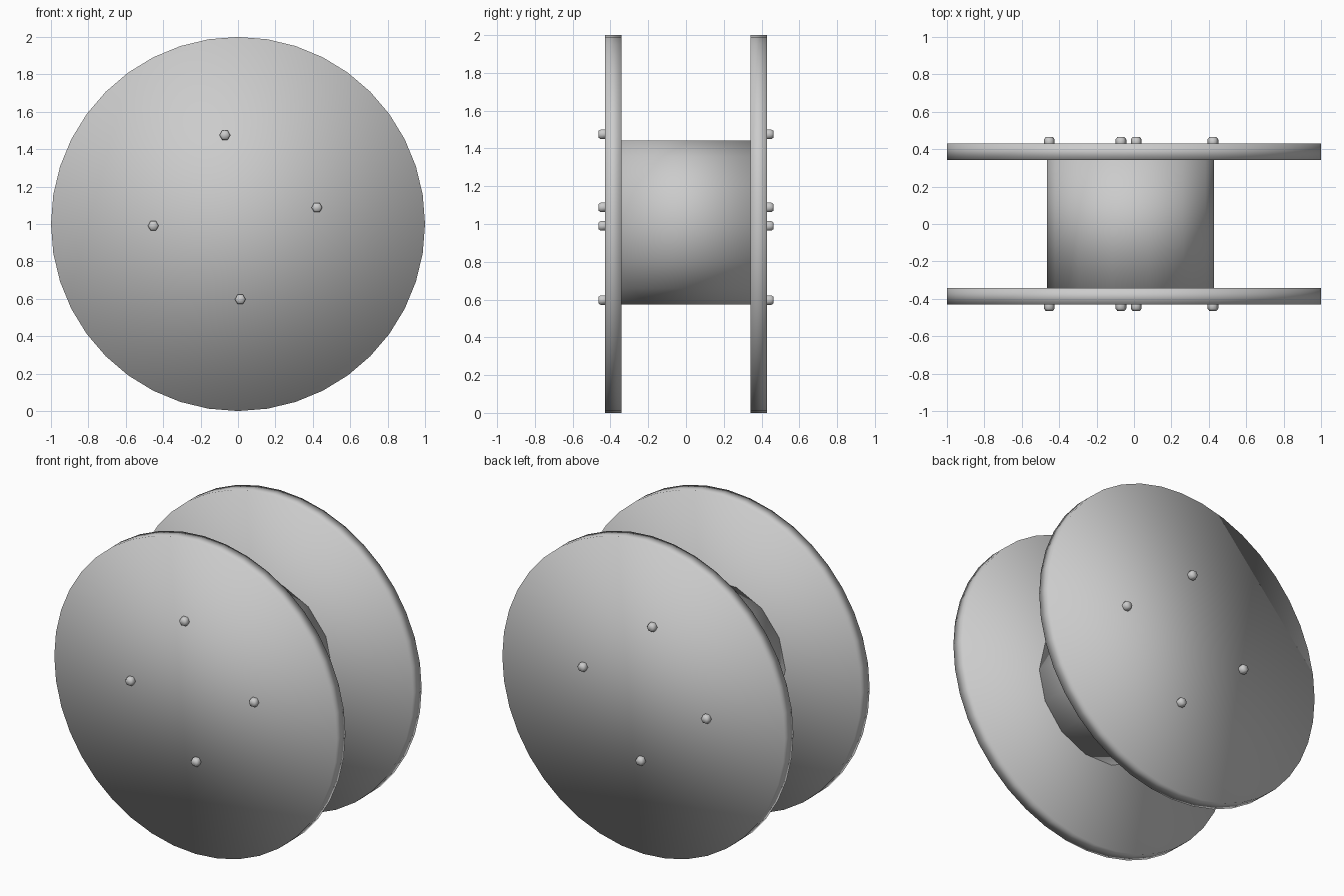
import bpy, bmesh
from math import cos, sin, tau

if "Cube" in bpy.data.objects:
    bpy.data.objects.remove(bpy.data.objects["Cube"])


def lathe(name, rings, sides, cx, cz):
    """Closed solid around a y-parallel axis; rings are (y, radius) from low y to high y."""
    bm = bmesh.new()
    loops = []
    for y, r in rings:
        loops.append([bm.verts.new((cx + r * cos(tau * i / sides), y,
                                    cz + r * sin(tau * i / sides))) for i in range(sides)])
    for a, b in zip(loops, loops[1:]):
        for i in range(sides):
            j = (i + 1) % sides
            bm.faces.new((a[i], a[j], b[j], b[i]))
    bm.faces.new(loops[0])
    bm.faces.new(loops[-1])
    bmesh.ops.recalc_face_normals(bm, faces=bm.faces[:])
    for f in bm.faces:
        f.smooth = True
    mesh = bpy.data.meshes.new(name)
    bm.to_mesh(mesh)
    bm.free()
    obj = bpy.data.objects.new(name, mesh)
    bpy.context.collection.objects.link(obj)
    return obj


# Central drum, slightly off the flange axis
drum = lathe("drum", [(-0.36, 0.446), (0.36, 0.446)], 14, -0.019, 1.008)

bolt_spots = [(-0.07, 1.475), (0.422, 1.088), (-0.453, 0.99), (0.012, 0.597)]

for side, s in (("front", -1), ("back", 1)):
    # Round end flange
    y0, y1 = sorted((s * 0.341, s * 0.43))
    lathe(side + "_flange", [(y0, 1.0), (y1, 1.0)], 40, 0, 1.0)

    # Chamfered bolt heads
    for n, (x, z) in enumerate(bolt_spots):
        rings = sorted((s * y, r) for y, r in ((0.41, 0.029), (0.452, 0.029), (0.464, 0.02)))
        lathe(f"{side}_bolt_{n + 1}", rings, 6, x, z)
